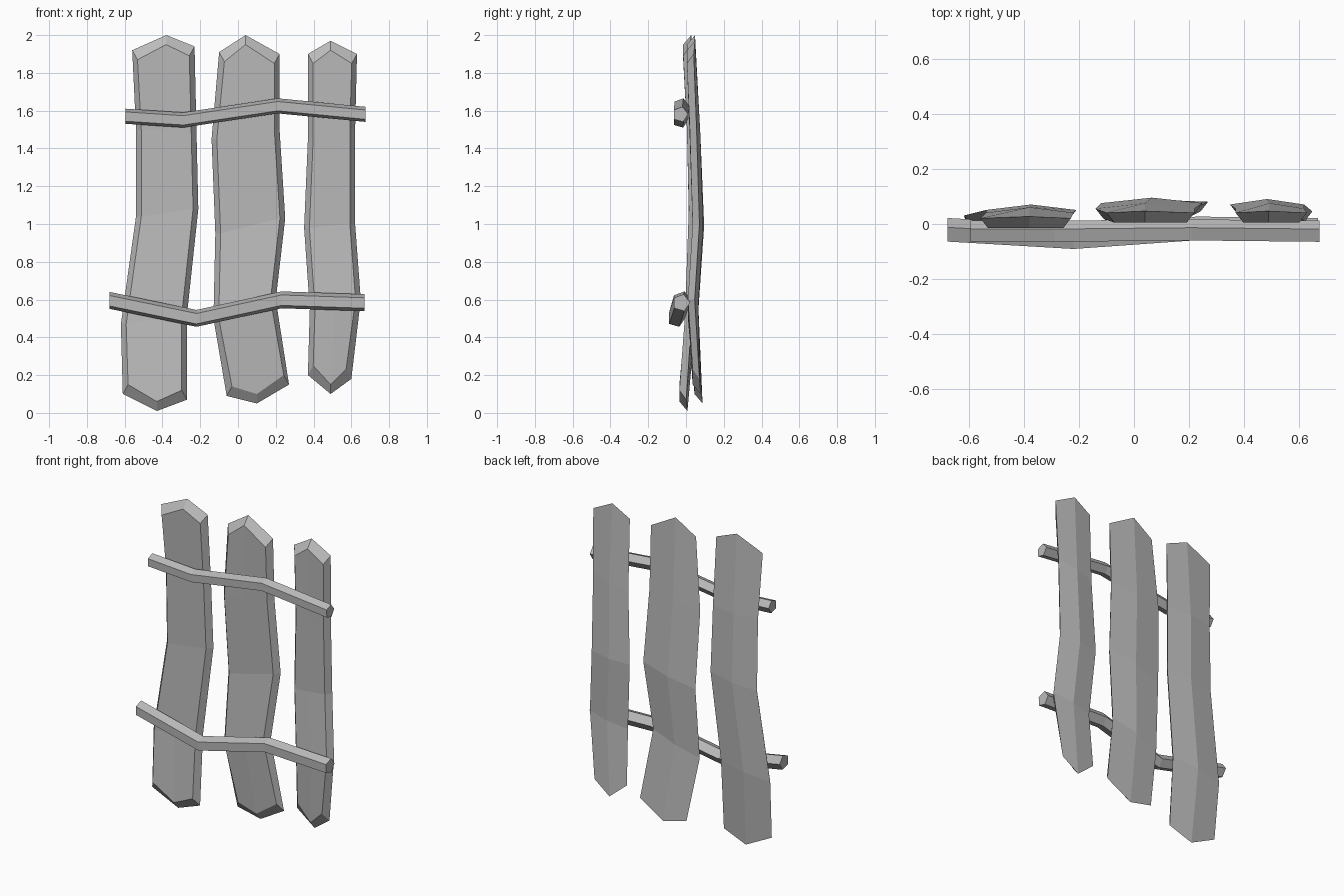
import bpy
import bmesh
import math

start_cube = bpy.data.objects.get("Cube")
if start_cube:
    bpy.data.objects.remove(start_cube, do_unlink=True)

# One weathered grey for the whole fence
GREY = (0.5, 0.5, 0.5, 1)
wood = bpy.data.materials.new("weathered grey wood")
wood.diffuse_color = GREY
wood.use_nodes = True
shader = next(n for n in wood.node_tree.nodes if n.type == "BSDF_PRINCIPLED")
shader.inputs["Base Color"].default_value = GREY

SIDE_INSET = 0.028
END_INSET = 0.05
EDGE_DEPTH = 0.036
RIDGE = 0.02


def finish(bm, name):
    """Turn a bmesh into a flat shaded, single colour object."""
    bmesh.ops.recalc_face_normals(bm, faces=bm.faces[:])
    mesh = bpy.data.meshes.new(name)
    bm.to_mesh(mesh)
    bm.free()
    mesh.materials.append(wood)
    obj = bpy.data.objects.new(name, mesh)
    bpy.context.collection.objects.link(obj)
    return obj


def end_row(left, peak, right, y):
    """Pointed end of a plank: three (x, z) corners at front depth y."""
    return [left, peak, right], y


def bend_row(left, right, y):
    """Bend across a plank, with its middle halfway between both edges."""
    middle = tuple((a + b) / 2 for a, b in zip(left, right))
    return [left, middle, right], y


def plank(name, rows):
    """Rows run from top to bottom; the wide back is bevelled to the front."""
    bm = bmesh.new()
    front, back = [], []
    last = len(rows) - 1
    for i, (points, y) in enumerate(rows):
        drop = -END_INSET if i == 0 else END_INSET if i == last else 0
        ridge = RIDGE / 3 if i in (0, last) else RIDGE
        front_row, back_row = [], []
        for side, (x, z) in zip((-1, 0, 1), points):
            bulge = 0 if side else ridge
            front_row.append(bm.verts.new((x - side * SIDE_INSET, y, z + drop)))
            back_row.append(bm.verts.new((x, y + EDGE_DEPTH + bulge, z)))
        front.append(front_row)
        back.append(back_row)

    # Front and back faces
    for grid in (front, back):
        for upper, lower in zip(grid, grid[1:]):
            for c in range(2):
                bm.faces.new((upper[c], upper[c + 1], lower[c + 1], lower[c]))

    # Bevelled rim all the way round
    def outline(grid):
        right = [row[-1] for row in grid[1:-1]]
        left = [row[0] for row in grid[-2:0:-1]]
        return grid[0] + right + grid[-1][::-1] + left

    inner, outer = outline(front), outline(back)
    for i in range(len(inner)):
        bm.faces.new((inner[i - 1], inner[i], outer[i], outer[i - 1]))
    return finish(bm, name)


def rail(name, path, radius):
    """Crooked five sided pole through the path points."""
    bm = bmesh.new()
    rings = []
    for x, y, z in path:
        ring = []
        for k in range(5):
            angle = math.radians(2 + 72 * k)
            ring.append(bm.verts.new((x, y + radius * math.cos(angle),
                                      z + radius * math.sin(angle))))
        rings.append(ring)
    for a, b in zip(rings, rings[1:]):
        for k in range(5):
            bm.faces.new((a[k - 1], a[k], b[k], b[k - 1]))
    bm.faces.new(rings[0])
    bm.faces.new(rings[-1])
    return finish(bm, name)


# Upright planks
plank("right_plank", [
    end_row((-.56, 1.92), (-.38, 2), (-.23, 1.94), -.015),
    bend_row((-.54, 1.5), (-.22, 1.5), .005),
    bend_row((-.54, 1.04), (-.21, 1.08), .015),
    bend_row((-.62, .47), (-.27, .52), -.005),
    end_row((-.61, .1), (-.43, .01), (-.27, .07), -.035),
])
plank("middle_plank", [
    end_row((-.1, 1.91), (.04, 2), (.22, 1.9), .005),
    bend_row((-.14, 1.45), (.22, 1.5), .02),
    bend_row((-.12, .95), (.25, 1.03), .04),
    bend_row((-.13, .5), (.2, .6), .01),
    end_row((-.06, .09), (.1, .05), (.27, .15), .045),
])
plank("left_plank", [
    end_row((.37, 1.9), (.49, 1.97), (.63, 1.9), .005),
    bend_row((.37, 1.45), (.62, 1.5), .02),
    bend_row((.35, .98), (.62, 1), .035),
    bend_row((.38, .55), (.65, .6), .01),
    end_row((.37, .2), (.49, .1), (.6, .18), .035),
])

# Crooked cross rails on the front
rail("upper_rail", [(-.595, -.03, 1.57), (-.29, -.03, 1.55),
                    (.21, -.025, 1.625), (.675, -.03, 1.58)], .042)
rail("lower_rail", [(-.68, -.025, .595), (-.22, -.052, .5),
                    (.23, -.02, .598), (.67, -.025, .583)], .047)
